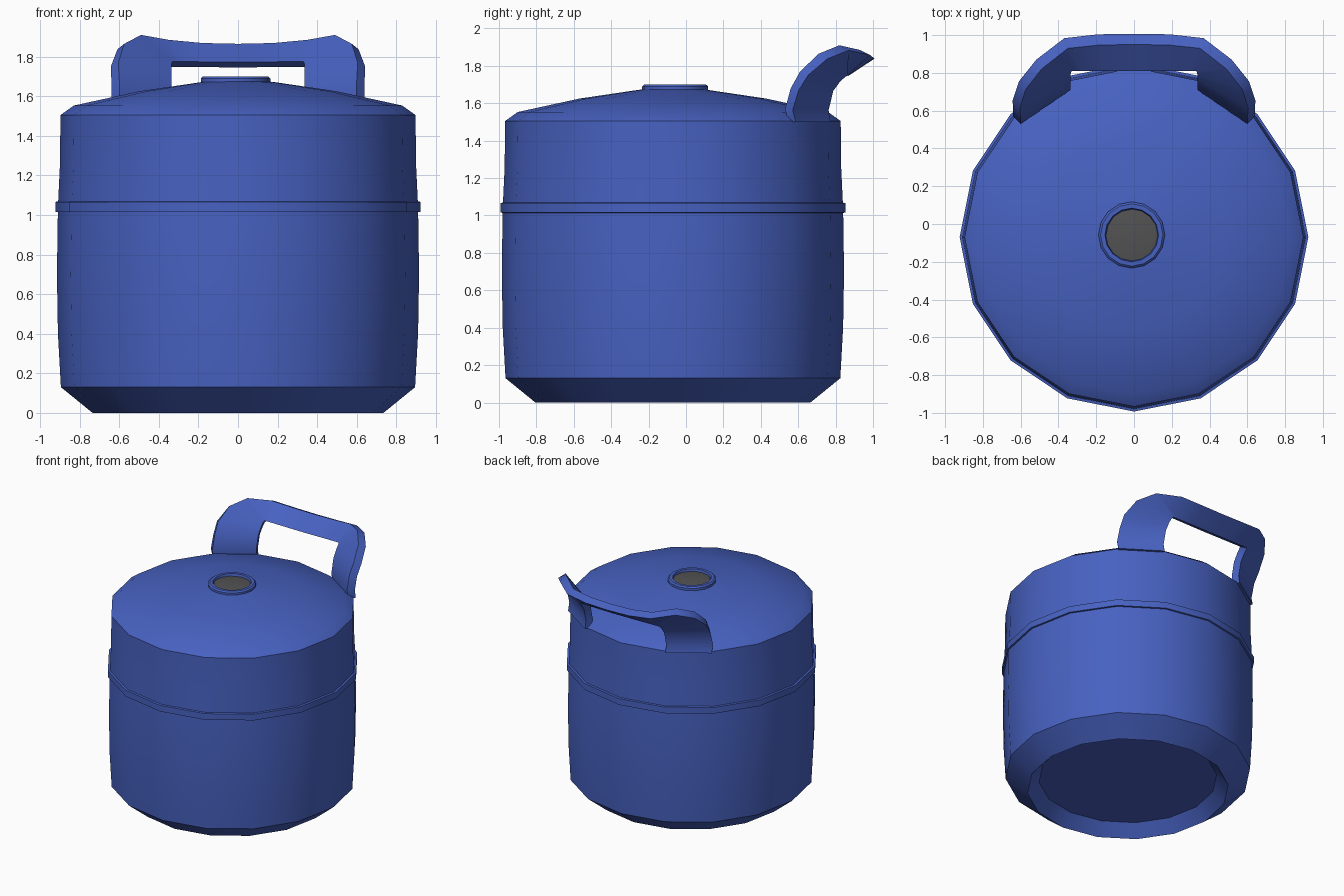
import bpy, bmesh, math
from mathutils import Vector

if "Cube" in bpy.data.objects:
    bpy.data.objects.remove(bpy.data.objects["Cube"])


def material(name, rgb):
    m = bpy.data.materials.new(name)
    m.use_nodes = True
    color = (*rgb, 1)
    m.diffuse_color = color
    node = next(n for n in m.node_tree.nodes if n.type == "BSDF_PRINCIPLED")
    node.inputs["Base Color"].default_value = color
    return m


BLUE = material("tank blue", (0.063, 0.12, 0.53))
GREY = material("valve grey", (0.085, 0.085, 0.085))
AXIS = Vector((0, -0.07, 0))


def finish(bm, name, mat, angle):
    bmesh.ops.remove_doubles(bm, verts=bm.verts, dist=1e-5)
    bmesh.ops.recalc_face_normals(bm, faces=bm.faces)
    mesh = bpy.data.meshes.new(name)
    bm.to_mesh(mesh)
    bm.free()
    mesh.materials.append(mat)
    ob = bpy.data.objects.new(name, mesh)
    bpy.context.collection.objects.link(ob)
    bpy.ops.object.select_all(action="DESELECT")
    ob.select_set(True)
    bpy.context.view_layer.objects.active = ob
    bpy.ops.object.shade_smooth_by_angle(angle=math.radians(angle))
    return ob


def lathe(name, profile, mat, center=AXIS, sides=16, closed=False, angle=40):
    """Spin a (radius, z) profile around a vertical axis."""
    bm = bmesh.new()
    points = profile + profile[:1] if closed else profile
    verts = [bm.verts.new((center.x + r, center.y, z)) for r, z in points]
    edges = [bm.edges.new(pair) for pair in zip(verts, verts[1:])]
    bmesh.ops.spin(bm, geom=verts + edges, cent=center, axis=(0, 0, 1),
                   angle=math.tau, steps=sides, use_merge=True)
    return finish(bm, name, mat, angle)


# Tank: recessed base, chamfered foot, slightly bulging wall, domed lid
lathe("tank_body", [
    (0, 0.09), (0.65, 0.09), (0.735, 0), (0.895, 0.13), (0.91, 0.4),
    (0.915, 0.7), (0.91, 1.04), (0.9, 1.25), (0.897, 1.505),
    (0.83, 1.553), (0.5, 1.625), (0.175, 1.673), (0, 1.68)], BLUE)

# Raised seam around the wall
lathe("seam_band", [(0.895, 1.012), (0.923, 1.016), (0.923, 1.066),
                    (0.895, 1.072)], BLUE, closed=True)

# Valve collar and its grey plug
VALVE = Vector((-0.012, -0.058, 0))
lathe("valve_collar", [(0.176, 1.65), (0.176, 1.69), (0.165, 1.7),
                       (0.142, 1.7), (0.132, 1.65)],
      BLUE, VALVE, closed=True)
lathe("valve_plug", [(0, 1.69), (0.09, 1.688), (0.136, 1.682)], GREY, VALVE)

# Handle: a curved plate with two legs and an outward-leaning grip.
# Outer and window edges of the front face, from foot to mid grip.
outer = [(0.6, 0.545, 1.5), (0.6, 0.53, 1.57), (0.6, 0.56, 1.68),
         (0.605, 0.61, 1.77), (0.575, 0.71, 1.865), (0.49, 0.82, 1.91),
         (0.35, 0.93, 1.885), (0.18, 0.948, 1.869), (0, 0.95, 1.865)]
window = [(0.335, 0.72, 1.5), (0.335, 0.71, 1.57), (0.335, 0.735, 1.68),
          (0.335, 0.77, 1.735), (0.335, 0.795, 1.765), (0.33, 0.81, 1.775),
          (0.28, 0.81, 1.775), (0.15, 0.81, 1.774), (0, 0.81, 1.773)]


def behind(p, lift):
    """Matching point on the back face of the plate."""
    out = Vector((p.x, p.y - AXIS.y, 0)).normalized() * 0.057
    return p + out - Vector((0, 0, 0.027 * lift))


bm = bmesh.new()
rings = []
for i, (a, b) in enumerate(zip(outer, window)):
    a, b = Vector(a), Vector(b)
    lift = min(1, i / 4)
    rings.append([bm.verts.new(p) for p in
                  (a, behind(a, lift), behind(b, lift), b)])
for low, high in zip(rings, rings[1:]):
    for k in range(4):
        n = (k + 1) % 4
        bm.faces.new((low[k], low[n], high[n], high[k]))
bm.faces.new(rings[0])
handle = finish(bm, "handle", BLUE, 35)
mirror = handle.modifiers.new("Mirror", "MIRROR")
mirror.use_clip = True
